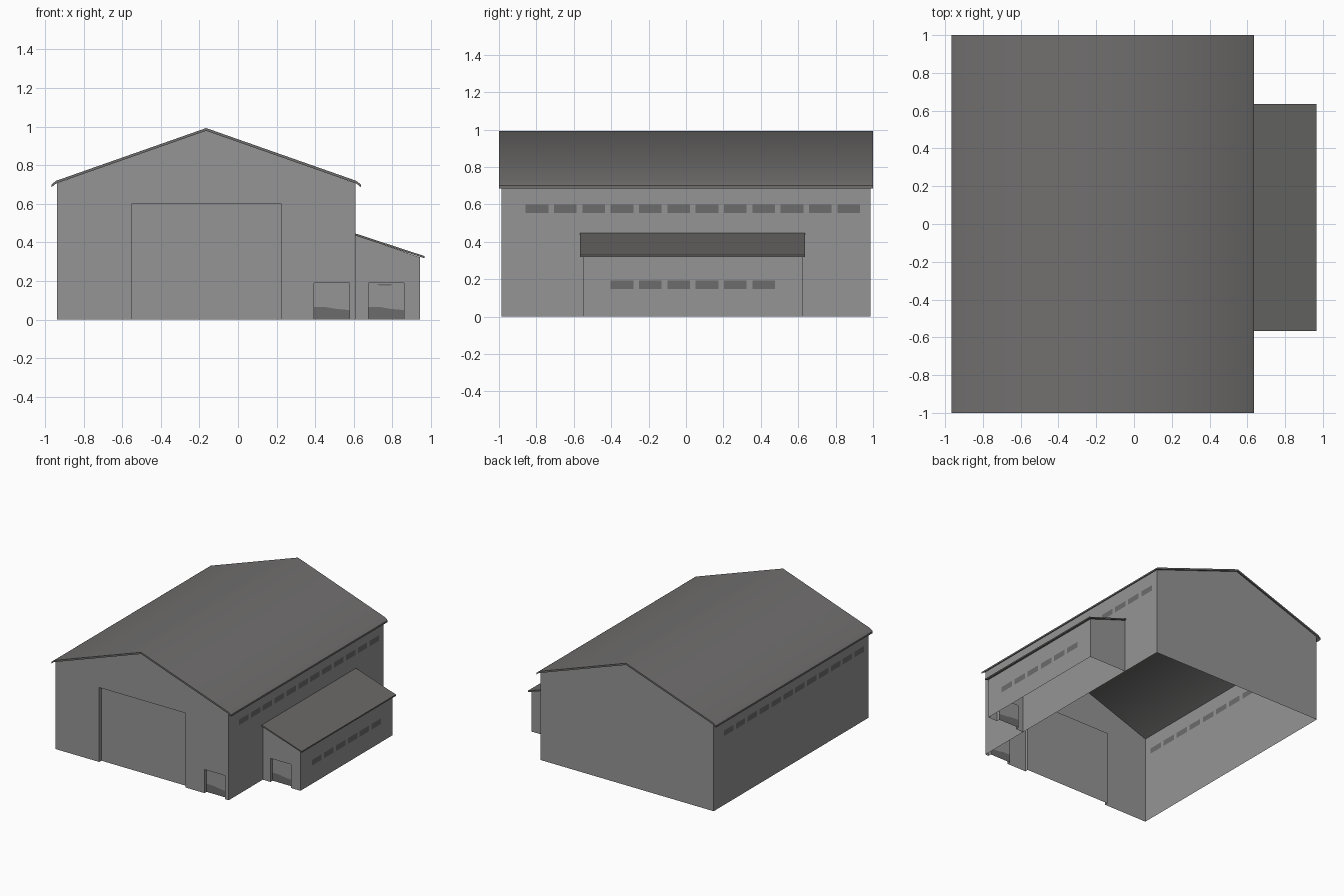
import bpy, bmesh, math
from mathutils import Vector

if "Cube" in bpy.data.objects:
    bpy.data.objects.remove(bpy.data.objects["Cube"])


def material(name, rgb):
    m = bpy.data.materials.new(name)
    m.diffuse_color = (*rgb, 1)
    m.use_nodes = True
    m.node_tree.nodes["Principled BSDF"].inputs["Base Color"].default_value = m.diffuse_color
    return m


WALL = material("wall grey", (0.30, 0.30, 0.30))
ROOF = material("roof grey", (0.165, 0.16, 0.158))
DARK = material("window grey", (0.15, 0.15, 0.15))
LOW = material("lean-to roof grey", (0.145, 0.142, 0.135))


def face(bm, pts, out, mat=0):
    """Add one face whose normal points along out."""
    f = bm.faces.new([bm.verts.new(p) for p in pts])
    f.material_index = mat
    f.normal_update()
    if f.normal.dot(Vector(out)) < 0:
        f.normal_flip()


def finish(name, bm, mats):
    me = bpy.data.meshes.new(name)
    bm.to_mesh(me)
    bm.free()
    for m in mats:
        me.materials.append(m)
    ob = bpy.data.objects.new(name, me)
    bpy.context.collection.objects.link(ob)
    return ob


def gable(name, y, side, outline):
    bm = bmesh.new()
    face(bm, [(x, y, z) for x, z in outline], (0, side, 0))
    return finish(name, bm, [WALL])


def side_wall(name, x, side, y0, y1, top, win_y, count, z0, z1):
    """Long wall with a row of window faces cut into it."""
    bm = bmesh.new()
    cuts = [y0]
    for i in range(count):
        a = win_y + i * 0.1515
        cuts += [a, a + 0.121]
    cuts.append(y1)
    # the strips are turned round on the left wall
    s = side
    levels = [0, z0, z1, top]
    for i, (a, b) in enumerate(zip(cuts, cuts[1:])):
        for j, (c, d) in enumerate(zip(levels, levels[1:])):
            face(bm, [(x, s * a, c), (x, s * b, c), (x, s * b, d), (x, s * a, d)],
                 (side, 0, 0), 1 if j == 1 and i % 2 else 0)
    return finish(name, bm, [WALL, DARK])


def recessed_door(name, x0, x1, h, y, depth=0.027, stain=False, top_slot=False):
    """Reveal plus door panel; the stained doors have a wavy dark lower face."""
    bm = bmesh.new()
    b = y + depth
    face(bm, [(x0, y, 0), (x0, b, 0), (x0, b, h), (x0, y, h)], (1, 0, 0))
    face(bm, [(x1, y, 0), (x1, b, 0), (x1, b, h), (x1, y, h)], (-1, 0, 0))
    face(bm, [(x0, y, h), (x1, y, h), (x1, b, h), (x0, b, h)], (0, 0, -1))
    wave = [(0, 0), (1, 0)]
    if stain:
        wave = [(0, 0.066), (0.35, 0.064), (0.6, 0.056), (1, 0.049)]
    line = [(x0 + t * (x1 - x0), b, z) for t, z in wave]
    face(bm, line + [(x1, b, h), (x0, b, h)], (0, -1, 0))
    if stain:
        face(bm, line + [(x1, b, 0), (x0, b, 0)], (0, -1, 0), 1)
    if top_slot:
        face(bm, [(x0 + 0.04, b - 0.002, h - 0.006), (x1 - 0.06, b - 0.002, h - 0.006),
                  (x1 - 0.07, b - 0.002, h - 0.014), (x0 + 0.06, b - 0.002, h - 0.014)],
             (0, -1, 0), 1)
    return finish(name, bm, [WALL, DARK])


def roof(name, top, y0, y1, thick, mat):
    """Extrude a roof line into a thin bent sheet."""
    outline = top + [(x, z - thick) for x, z in reversed(top)]
    bm = bmesh.new()
    f = bm.faces.new([bm.verts.new((x, y0, z)) for x, z in outline])
    r = bmesh.ops.extrude_face_region(bm, geom=[f])
    moved = [v for v in r["geom"] if isinstance(v, bmesh.types.BMVert)]
    bmesh.ops.translate(bm, verts=moved, vec=(0, y1 - y0, 0))
    bmesh.ops.recalc_face_normals(bm, faces=bm.faces)
    ob = finish(name, bm, [mat])
    bpy.ops.object.select_all(action='DESELECT')
    ob.select_set(True)
    bpy.context.view_layer.objects.active = ob
    bpy.ops.object.shade_smooth_by_angle(angle=math.radians(45))


def notch(x0, x1, h):
    return [(x0, 0), (x0, h), (x1, h), (x1, 0)]


# Main hall
XL, XR, XM, EAVE, RIDGE, Y = -0.938, 0.608, -0.165, 0.706, 0.98, 0.987
BIG, SMALL, LEAN = (-0.548, 0.222, 0.6), (0.393, 0.577, 0.19), (0.677, 0.86, 0.19)
crown = [(XR, 0), (XR, EAVE), (XM, RIDGE), (XL, EAVE), (XL, 0)]
gable("hall_front_wall", -Y, -1, notch(*BIG) + notch(*SMALL) + crown)
gable("hall_back_wall", Y, 1, crown)
for label, x, s in (("right", XR, 1), ("left", XL, -1)):
    side_wall("hall_" + label + "_wall", x, s, -Y, Y, EAVE, -0.857, 12, 0.555, 0.6)
recessed_door("main_door", *BIG, -Y)
recessed_door("side_door", *SMALL, -Y, stain=True)
roof("hall_roof", [(-0.966, 0.7), (-0.942, 0.719), (XM, 0.992), (0.612, 0.719), (0.636, 0.7)],
     -1, 1, 0.014, ROOF)

# Lean-to on the right side
AX, A0, A1 = 0.944, -0.552, 0.622
end = [(AX, 0), (AX, 0.322), (XR, 0.437), (XR, 0)]
gable("lean_to_front_wall", A0, -1, notch(*LEAN) + end)
gable("lean_to_back_wall", A1, 1, end)
side_wall("lean_to_side_wall", AX, 1, A0, A1, 0.322, -0.403, 6, 0.147, 0.193)
recessed_door("lean_to_door", *LEAN, A0, stain=True, top_slot=True)
roof("lean_to_roof", [(XR, 0.446), (0.965, 0.329)], -0.566, 0.635, 0.011, LOW)
